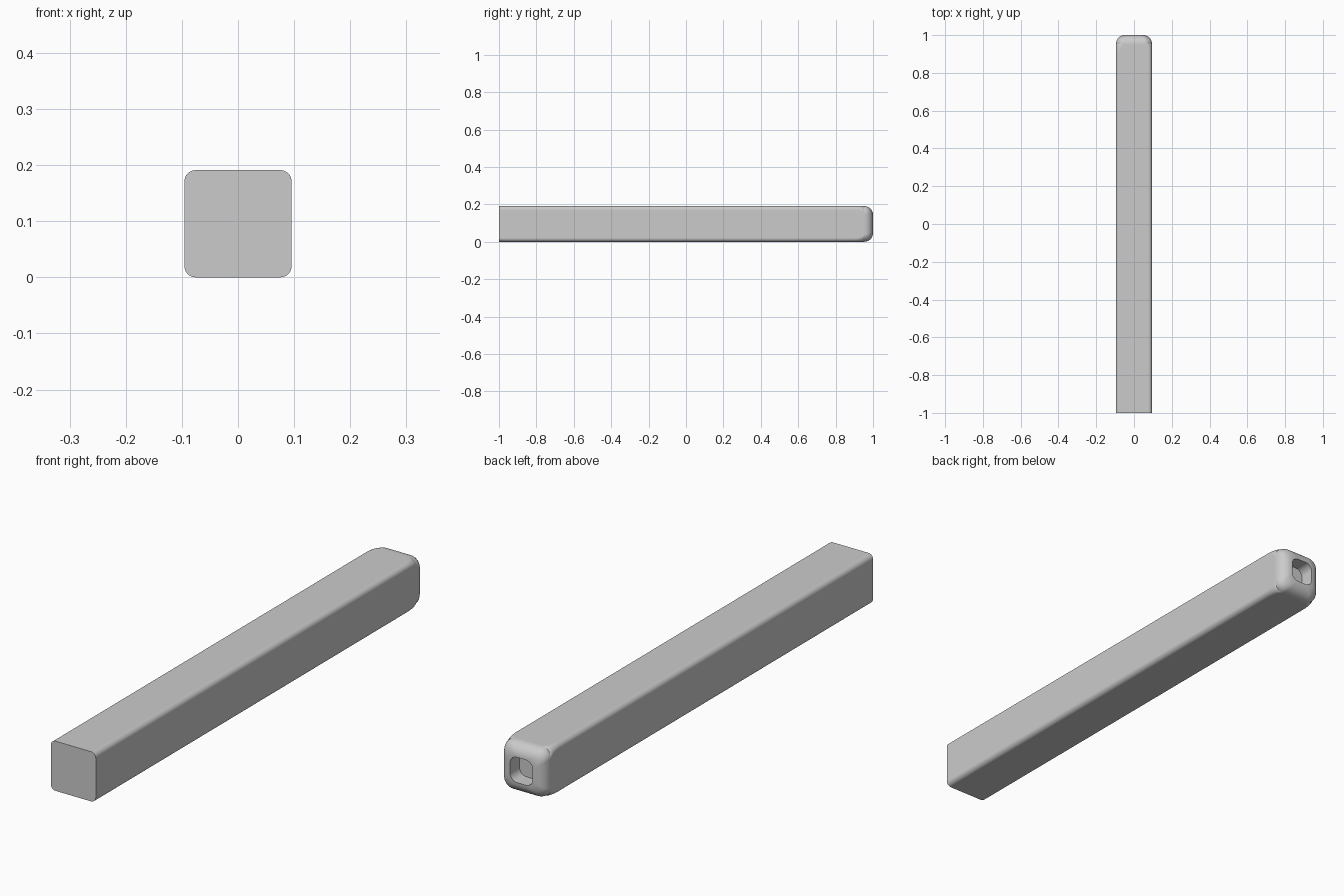
import bpy, bmesh
from math import sin, cos, pi

if "Cube" in bpy.data.objects:
    bpy.data.objects.remove(bpy.data.objects["Cube"])

HALF, FILLET, SEG = 0.0955, 0.047, 8


def ring(bm, y, half, radius):
    """Rounded square cross-section at depth y."""
    verts = []
    for k, (sx, sz) in enumerate([(1, 1), (-1, 1), (-1, -1), (1, -1)]):
        for i in range(SEG + 1):
            a = (k + i / SEG) * pi / 2
            x = sx * (half - radius) + radius * cos(a)
            z = sz * (half - radius) + radius * sin(a)
            verts.append(bm.verts.new((x, y, HALF + z)))
    return verts


# Straight body
sections = [(-1, HALF, 0.02), (0.9, HALF, 0.02)]
# Corner rounding widens towards the end
for i in range(1, 7):
    t = i / 6
    sections.append((0.9 + (0.1 - FILLET) * sin(t * pi / 2), HALF, 0.02 + 0.022 * (1 - cos(t * pi / 2))))
# Large fillet rolling into the socket rim
for i in range(1, 11):
    a = i / 10 * pi / 2
    sections.append((1 - FILLET + FILLET * sin(a), HALF - FILLET * (1 - cos(a)), 0.042 - 0.012 * i / 10))
# Socket floor
sections.append((0.942, HALF - FILLET, 0.03))

bm = bmesh.new()
rings = [ring(bm, *s) for s in sections]
for a, b in zip(rings, rings[1:]):
    for i in range(len(a)):
        j = (i + 1) % len(a)
        bm.faces.new((a[i], a[j], b[j], b[i]))
bm.faces.new(rings[0])
bm.faces.new(rings[-1])
bmesh.ops.recalc_face_normals(bm, faces=bm.faces)

mesh = bpy.data.meshes.new("rounded_bar")
bm.to_mesh(mesh)
bm.free()
bar = bpy.data.objects.new("rounded_bar", mesh)
bpy.context.collection.objects.link(bar)

# Smooth fillets with clean flat sides
bpy.context.view_layer.objects.active = bar
bar.select_set(True)
bpy.ops.object.shade_smooth_by_angle(angle=pi / 5)
weighted = bar.modifiers.new("flat_sides", "WEIGHTED_NORMAL")
weighted.keep_sharp = True
